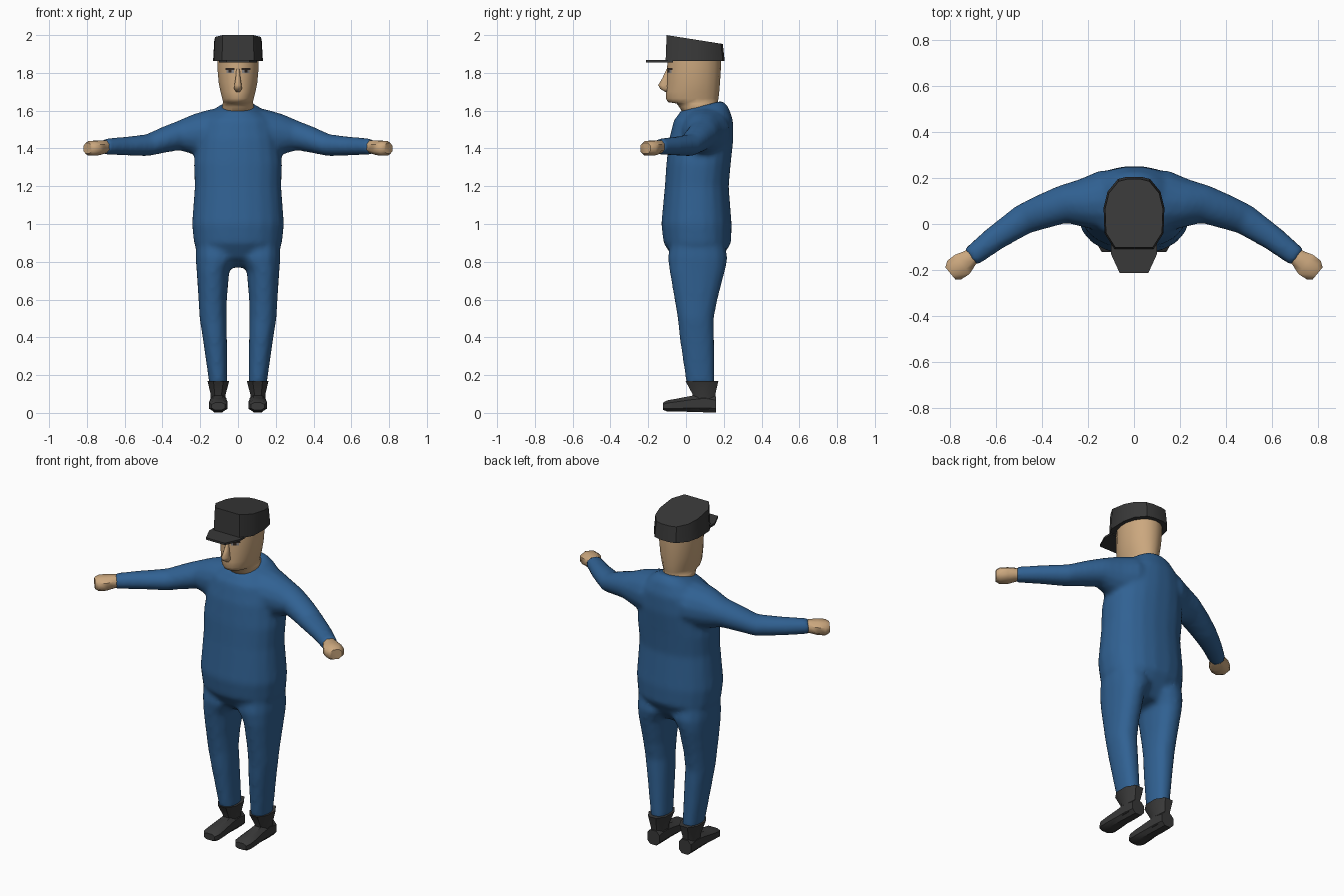
import bpy, bmesh, math
from mathutils import Vector
from mathutils.bvhtree import BVHTree

if "Cube" in bpy.data.objects:
    bpy.data.objects.remove(bpy.data.objects["Cube"])


def material(name, rgb):
    mat = bpy.data.materials.new(name)
    mat.use_nodes = True
    colour = (*rgb, 1)
    mat.diffuse_color = colour
    mat.node_tree.nodes["Principled BSDF"].inputs["Base Color"].default_value = colour
    return mat


blue = material("overall blue", (.03, .12, .29))
skin = material("skin", (.60, .39, .21))
charcoal = material("charcoal", (.04, .04, .04))
eye_dark = material("eye dark", (.03, .02, .015))
eye_grey = material("eye grey", (.25, .24, .24))


def loft(bm, rings, sides, power=1.0):
    """Skin a closed tube through rings given as (centre, u axis, v axis)."""
    loops = []
    for centre, u, v in rings:
        loop = []
        for i in range(sides):
            a = math.tau * (i + .5) / sides
            c, s = math.cos(a), math.sin(a)
            c, s = math.copysign(abs(c) ** power, c), math.copysign(abs(s) ** power, s)
            loop.append(bm.verts.new(centre + u * c + v * s))
        loops.append(loop)
    for low, high in zip(loops, loops[1:]):
        for i in range(sides):
            j = (i + 1) % sides
            bm.faces.new((low[i], low[j], high[j], high[i]))
    bm.faces.new(loops[0][::-1])
    bm.faces.new(loops[-1])


def level_ring(z, x0, x1, y0, y1, tilt=0.0):
    """Horizontal ring from its bounds, optionally rising toward the back."""
    half = (y1 - y0) / 2
    return (Vector(((x0 + x1) / 2, (y0 + y1) / 2, z)),
            Vector(((x1 - x0) / 2, 0, 0)), Vector((0, half, half * tilt)))


def centred(rows):
    return [level_ring(z, -w, w, *rest) for z, w, *rest in rows]


def path_rings(rows):
    """Rings square to a path; rows are x, y, z, half width, half height."""
    points = [Vector(r[:3]) for r in rows]
    rings = []
    for i, row in enumerate(rows):
        along = points[min(i + 1, len(rows) - 1)] - points[max(i - 1, 0)]
        side = Vector((along.y, -along.x, 0)).normalized()
        rings.append((points[i], side * row[3], Vector((0, 0, row[4]))))
    return rings


def mirrored(rings, side):
    flip = Vector((side, 1, 1))
    return [tuple(v * flip for v in ring) for ring in rings]


def finish(name, bm, mat, angle=40):
    bmesh.ops.recalc_face_normals(bm, faces=bm.faces)
    mesh = bpy.data.meshes.new(name)
    bm.to_mesh(mesh)
    bm.free()
    obj = bpy.data.objects.new(name, mesh)
    bpy.context.collection.objects.link(obj)
    mesh.materials.append(mat)
    bpy.ops.object.select_all(action='DESELECT')
    obj.select_set(True)
    bpy.context.view_layer.objects.active = obj
    bpy.ops.object.shade_smooth_by_angle(angle=math.radians(angle))
    return obj


def prism(name, outline, bottom, top, mat, top_scale=1.0):
    """Extruded outline, mirrored across x; bottom and top give z from y."""
    plan = outline + [(-x, y) for x, y in reversed(outline)]
    bm = bmesh.new()
    low = [bm.verts.new((x, y, bottom(y))) for x, y in plan]
    high = [bm.verts.new((x * top_scale, y * top_scale, top(y))) for x, y in plan]
    bm.faces.new(low[::-1])
    bm.faces.new(high)
    for i in range(len(plan)):
        j = (i + 1) % len(plan)
        bm.faces.new((low[i], low[j], high[j], high[i]))
    return finish(name, bm, mat, 35)


# Overall: trunk, sleeves and trouser legs fused into one soft garment
torso = centred([
    (.77, .13, 0, .15), (.82, .20, -.07, .19), (.9, .235, -.12, .24),
    (1.0, .245, -.132, .243), (1.2, .23, -.113, .227), (1.32, .235, -.105, .238),
    (1.45, .22, -.09, .252), (1.55, .19, -.065, .25), (1.6, .135, -.04, .225, .15),
    (1.625, .09, -.03, .195, .25)])
sleeve = path_rings([
    (.05, .10, 1.49, .13, .12), (.14, .10, 1.485, .135, .125), (.23, .09, 1.475, .105, .11),
    (.31, .085, 1.47, .084, .08), (.40, .052, 1.444, .076, .07), (.48, .02, 1.417, .068, .059),
    (.6, -.06, 1.412, .056, .05), (.71, -.145, 1.41, .046, .043)])
leg = [level_ring(*row) for row in [
    (.92, .01, .225, -.08, .2), (.82, .0, .226, -.098, .222), (.75, .045, .22, -.088, .207),
    (.6, .058, .21, -.062, .168), (.5, .06, .204, -.045, .148), (.4, .058, .188, -.035, .15),
    (.15, .055, .152, .002, .152)]]
body = bmesh.new()
loft(body, torso, 20, .88)
for side in (1, -1):
    loft(body, mirrored(sleeve, side), 14)
    loft(body, mirrored(leg, side), 14, .9)
overall = finish("overall", body, blue, 180)
fuse = overall.modifiers.new("fuse", 'REMESH')
fuse.mode = 'VOXEL'
fuse.voxel_size = .014
fuse.use_smooth_shade = True
relax = overall.modifiers.new("relax", 'SMOOTH')
relax.factor = .5
relax.iterations = 6

# Head and neck
head = bmesh.new()
loft(head, centred([
    (1.56, .075, 0, .15), (1.62, .085, -.036, .165), (1.638, .082, -.05, .168),
    (1.645, .08, -.095, .168), (1.665, .085, -.107, .172), (1.70, .094, -.105, .176),
    (1.75, .104, -.103, .18), (1.83, .111, -.1, .185), (1.88, .111, -.096, .185)]), 18)
bmesh.ops.recalc_face_normals(head, faces=head.faces)
face_tree = BVHTree.FromBMesh(head)
finish("head", head, skin, 60)

# Nose
nose = bmesh.new()
loft(nose, centred([
    (1.70, .012, -.112, -.08), (1.715, .022, -.138, -.08), (1.735, .021, -.15, -.08),
    (1.77, .014, -.128, -.08), (1.82, .009, -.104, -.08)]), 8)
finish("nose", nose, skin, 60)


def face_plate(name, x0, x1, z0, z1, lift, mat):
    """Thin strip following the face surface."""
    bm = bmesh.new()
    columns = []
    for i in range(6):
        x = x0 + (x1 - x0) * i / 5
        column = []
        for z in (z0, z1):
            hit = face_tree.ray_cast(Vector((x, -1, z)), Vector((0, 1, 0)))[0]
            column.append(bm.verts.new((x, hit.y - lift, z)))
        columns.append(column)
    for a, b in zip(columns, columns[1:]):
        bm.faces.new((a[0], b[0], b[1], a[1]))
    bm.normal_update()
    if bm.faces[:][0].normal.y > 0:
        bmesh.ops.reverse_faces(bm, faces=bm.faces)
    mesh = bpy.data.meshes.new(name)
    bm.to_mesh(mesh)
    bm.free()
    mesh.materials.append(mat)
    bpy.context.collection.objects.link(bpy.data.objects.new(name, mesh))


for side, label in ((1, "left"), (-1, "right")):
    # Eyes
    face_plate(label + "_brow", side * .018, side * .066, 1.815, 1.825, .002, eye_dark)
    face_plate(label + "_eye", side * .022, side * .06, 1.8, 1.815, .002, eye_grey)
    face_plate(label + "_iris", side * .034, side * .05, 1.801, 1.816, .004, eye_dark)

    # Fist
    hand = bmesh.new()
    loft(hand, mirrored(path_rings([
        (.685, -.125, 1.41, .034, .032), (.715, -.15, 1.408, .042, .036),
        (.745, -.175, 1.403, .056, .041), (.78, -.2, 1.4, .054, .041),
        (.797, -.214, 1.4, .036, .03)]), side), 8, .85)
    finish(label + "_hand", hand, skin, 50)

    # Boot: flared shaft plus foot
    boot = bmesh.new()
    loft(boot, mirrored([level_ring(*row) for row in [
        (.02, .062, .146, .04, .155), (.1, .062, .148, .03, .16),
        (.17, .042, .166, -.01, .178)]], side), 8, .9)
    loft(boot, mirrored(path_rings([
        (.104, .16, .045, .042, .045), (.104, .1, .052, .045, .052),
        (.104, .03, .048, .046, .045), (.104, -.05, .041, .052, .036),
        (.104, -.1, .037, .052, .031), (.104, -.122, .035, .038, .02)]), side), 8, .75)
    finish(label + "_boot", boot, charcoal, 35)

# Cap crown and peak
prism("cap_crown",
      [(.085, -.108), (.128, -.04), (.132, .07), (.115, .14), (.07, .195), (.03, .205)],
      lambda y: 1.862, lambda y: 2 - .15 * (y + .108), charcoal, .95)
prism("cap_peak", [(.1, -.07), (.1, -.13), (.062, -.213)],
      lambda y: 1.855, lambda y: 1.867, charcoal)
